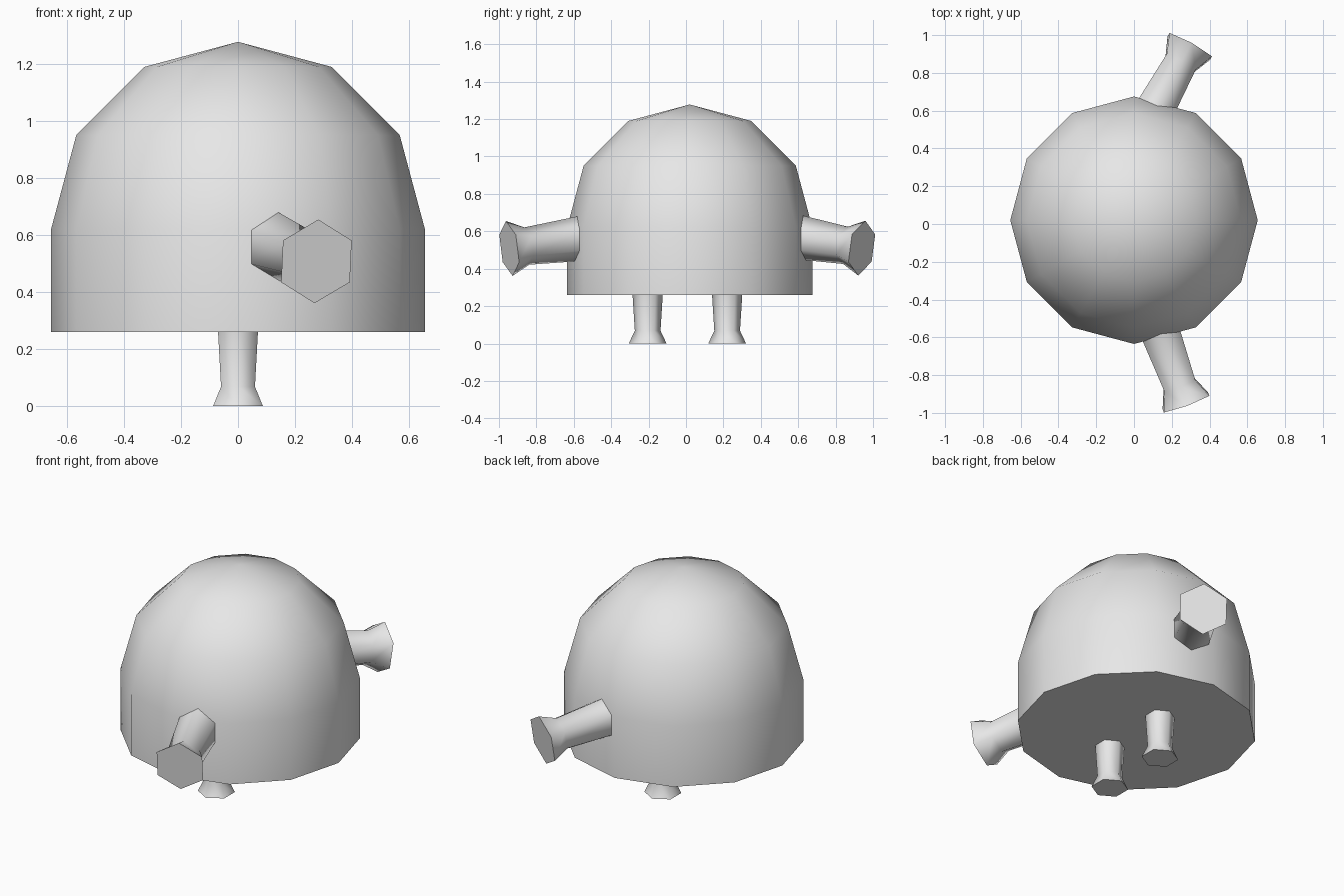
import bpy
import bmesh
from math import cos, sin, tau, radians
from mathutils import Matrix, Vector

cube = bpy.data.objects.get("Cube")
if cube:
    bpy.data.objects.remove(cube, do_unlink=True)

grey = bpy.data.materials.new("light_grey")
grey.use_nodes = True
grey.diffuse_color = (0.8, 0.8, 0.8, 1)
grey.node_tree.nodes["Principled BSDF"].inputs["Base Color"].default_value = (0.8, 0.8, 0.8, 1)


def lathe(name, profile, sides, matrix):
    """Revolve (radius, height) pairs around local z; close each end with a tip or a cap."""
    bm = bmesh.new()
    rings = []
    for r, z in profile:
        count = sides if r > 0 else 1
        rings.append([bm.verts.new((r * cos(tau * i / sides), r * sin(tau * i / sides), z))
                      for i in range(count)])
    for low, high in zip(rings, rings[1:]):
        for i in range(sides):
            j = (i + 1) % sides
            if len(high) == 1:
                bm.faces.new((low[i], low[j], high[0]))
            else:
                bm.faces.new((low[i], low[j], high[j], high[i]))
    for ring in (rings[0], rings[-1]):
        if len(ring) > 1:
            bm.faces.new(ring)
    bmesh.ops.transform(bm, matrix=matrix, verts=bm.verts)
    bmesh.ops.recalc_face_normals(bm, faces=bm.faces)
    mesh = bpy.data.meshes.new(name)
    bm.to_mesh(mesh)
    bm.free()
    mesh.materials.append(grey)
    obj = bpy.data.objects.new(name, mesh)
    bpy.context.collection.objects.link(obj)
    bpy.ops.object.select_all(action='DESELECT')
    obj.select_set(True)
    bpy.context.view_layer.objects.active = obj
    bpy.ops.object.shade_smooth_by_angle(angle=radians(75))
    return obj


def limb(name, tip, direction, up, size):
    """Six-sided tapered limb with a flared end, one corner towards up."""
    axis = Vector(direction).normalized()
    side = Vector(up).cross(axis).normalized()
    corner = axis.cross(side)
    matrix = Matrix((corner, side, axis)).transposed().to_4x4()
    matrix.translation = tip
    profile = [(0.82, -2.9), (0.68, -0.68), (1, 0)]
    lathe(name, [(r * size, z * size) for r, z in profile], 6, matrix)


# Domed body: half sphere over a straight wall
radius, equator = 0.655, 0.623
dome = [(radius * cos(radians(a)), equator + radius * sin(radians(a))) for a in (0, 30, 60)]
lathe("body", [(radius, 0.26)] + dome + [(0, equator + radius)], 12,
      Matrix.Translation((0, 0.02, 0)))

# Legs
limb("front_leg", (0, -0.205, 0), (0, 0, -1), (0, 1, 0), 0.101)
limb("back_leg", (0, 0.22, 0), (0, 0, -1), (0, 1, 0), 0.101)

# Arms, drooping slightly and swung to the left
limb("front_arm", (0.275, -0.945, 0.508), (0.34, -0.93, -0.13), (0, 0, 1), 0.148)
limb("back_arm", (0.295, 0.94, 0.51), (0.48, 0.87, -0.15), (0, 0, 1), 0.148)
